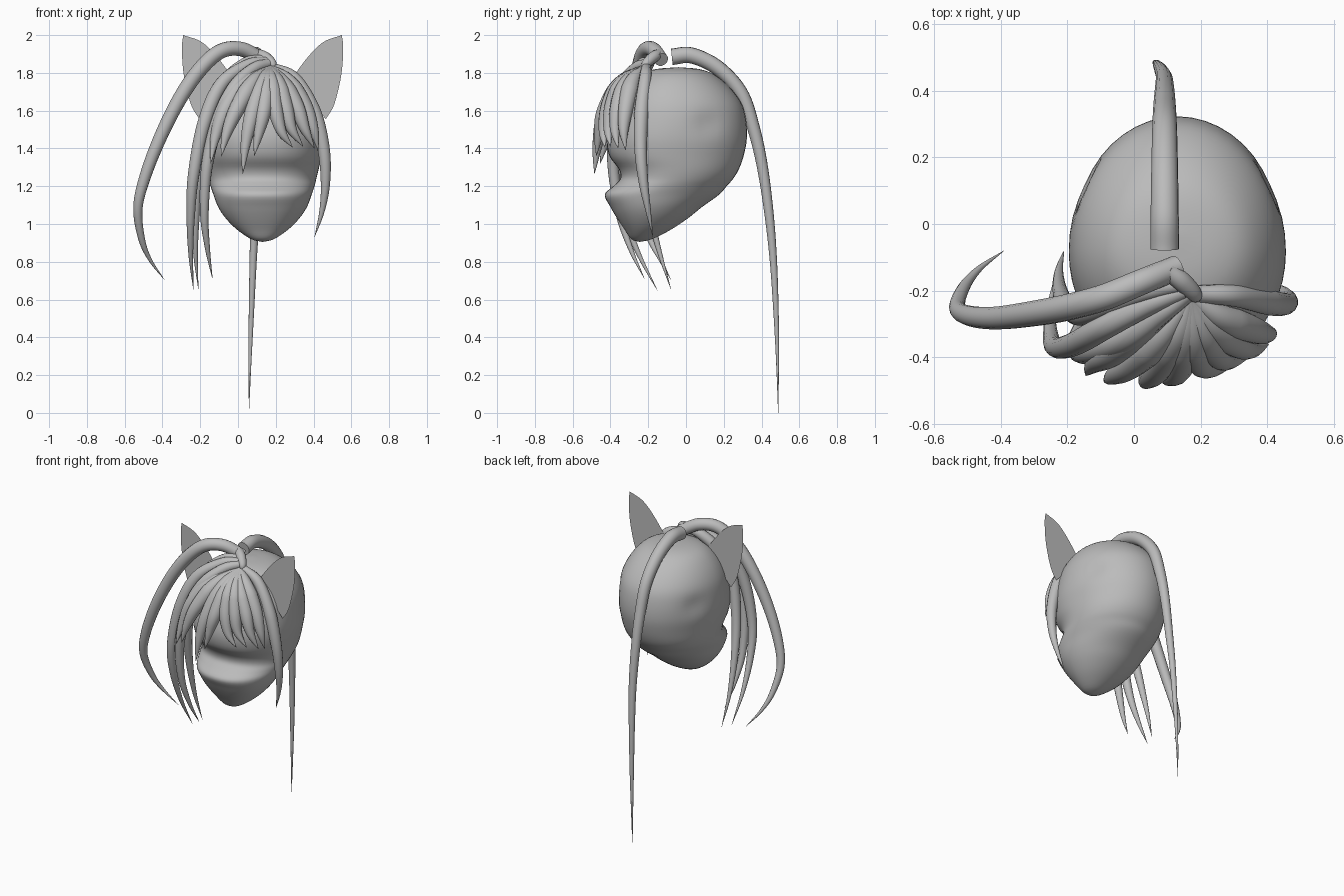
import bpy, bmesh, math
from mathutils import Vector

grey = bpy.data.materials.new("light_grey")
grey.diffuse_color = (0.5, 0.5, 0.5, 1)
CX = 0.13  # symmetry line of head and ears


def smooth_path(pts, n):
    """Catmull-Rom samples through points of any dimension."""
    p = [Vector(q) for q in pts]
    p = [2 * p[0] - p[1]] + p + [2 * p[-1] - p[-2]]
    out = []
    for i in range(1, len(p) - 2):
        a, b, c, d = p[i - 1:i + 3]
        for k in range(n):
            t = k / n
            out.append(0.5 * (2 * b + (c - a) * t + (2 * a - 5 * b + 4 * c - d) * t * t
                              + (3 * b - a - 3 * c + d) * t ** 3))
    return out + [p[-2]]


def add_object(name, bm):
    bmesh.ops.recalc_face_normals(bm, faces=bm.faces)
    me = bpy.data.meshes.new(name)
    bm.to_mesh(me)
    bm.free()
    me.materials.append(grey)
    ob = bpy.data.objects.new(name, me)
    bpy.context.collection.objects.link(ob)
    return ob


def loft(name, rings):
    """Skin a list of equal rings, closing both ends."""
    bm = bmesh.new()
    vs = [[bm.verts.new(c) for c in r] for r in rings]
    n = len(vs[0])
    for a, b in zip(vs, vs[1:]):
        for i in range(n):
            j = (i + 1) % n
            bm.faces.new((a[i], a[j], b[j], b[i])).smooth = True
    bm.faces.new(vs[0])
    bm.faces.new(vs[-1])
    bmesh.ops.remove_doubles(bm, verts=bm.verts, dist=0.00005)
    return add_object(name, bm)


def lock(name, pts, radius, root=0.45, power=2.2, sides=14):
    """Hair lock: tube with a narrow root and a pointed tip."""
    path = smooth_path(pts, 10)
    m = len(path) - 1
    rings, u = [], None
    for i, c in enumerate(path):
        tan = (path[min(i + 1, m)] - path[max(i - 1, 0)]).normalized()
        u = tan.orthogonal() if u is None else u - tan * u.dot(tan)
        u.normalize()
        v = tan.cross(u)
        t = i / m
        r = radius * (root + (1 - root) * min(1, t / 0.35)) * (1 - t ** power) + 0.0005
        rings.append([c + r * (u * math.cos(2 * math.pi * k / sides)
                               + v * math.sin(2 * math.pi * k / sides)) for k in range(sides)])
    loft(name, rings)


# Head: rows of height, front y, back y, half width
rows = [(.905, -.245, -.245, .001), (.92, -.29, -.18, .06), (.97, -.325, -.08, .135),
        (1.03, -.365, .01, .195), (1.09, -.40, .085, .235), (1.155, -.43, .175, .26),
        (1.2, -.385, .215, .275), (1.24, -.348, .25, .285), (1.29, -.355, .28, .297),
        (1.36, -.405, .305, .312), (1.45, -.42, .322, .325), (1.55, -.40, .318, .322),
        (1.64, -.37, .293, .305), (1.725, -.32, .23, .262), (1.79, -.245, .15, .2),
        (1.82, -.16, .07, .12), (1.83, -.04, -.04, .001)]
rings = []
for z, yf, yb, hw in smooth_path(rows, 4):
    ym = yf + 0.45 * (yb - yf)
    ring = []
    for k in range(48):
        a = 2 * math.pi * k / 48
        c, s = math.cos(a), math.sin(a)
        if s < 0:  # fuller face side
            c = math.copysign(abs(c) ** 0.88, c)
        y = ym + (yb - ym if s > 0 else ym - yf) * s
        # shallow dent on each side of the skull
        dent = 0.018 * math.exp(-((y - .12) ** 2 + (z - 1.53) ** 2) / 0.004)
        ring.append((CX + max(hw - dent, 0) * c, y, z))
    rings.append(ring)
loft("head", rings)

# Ears: flat leaf-shaped plates, mirrored
outline = [(.29, 1.76), (.30, 1.79), (.375, 1.89), (.455, 1.965), (.55, 2.0), (.557, 1.93),
           (.547, 1.79), (.51, 1.635), (.465, 1.555)]
for side, sign in (("left", 1), ("right", -1)):
    bm = bmesh.new()
    edge = smooth_path(outline[:5], 6)[:-1] + smooth_path(outline[4:], 6)
    bm.faces.new([bm.verts.new((CX + sign * (x - CX), -.186, z)) for x, z in edge])
    add_object("ear_" + side, bm)

# Long back tail
lock("back_tail", [(.092, -.075, 1.885), (.092, .03, 1.892), (.092, .17, 1.825),
                   (.092, .293, 1.69), (.092, .36, 1.5), (.092, .405, 1.3), (.09, .44, 1.05),
                   (.08, .463, .8), (.07, .478, .5), (.063, .485, .25), (.058, .488, 0)],
     .043, 1.0, 1.6)

# Big looping lock on one side
lock("side_loop", [(.13, -.13, 1.87), (.02, -.175, 1.925), (-.09, -.22, 1.915),
                   (-.2, -.25, 1.82), (-.31, -.27, 1.66), (-.415, -.282, 1.45),
                   (-.495, -.275, 1.24), (-.53, -.25, 1.08), (-.51, -.19, .92),
                   (-.465, -.135, .81), (-.39, -.08, .705)], .043, .85, 2.3)

# Long side locks
long_locks = [
    [(.15, -.2, 1.86), (.05, -.24, 1.84), (-.087, -.31, 1.74), (-.18, -.36, 1.53),
     (-.235, -.37, 1.26), (-.25, -.33, 1.05), (-.25, -.25, .84), (-.235, -.15, .645)],
    [(.14, -.18, 1.87), (.04, -.2, 1.85), (-.07, -.24, 1.75), (-.155, -.27, 1.57),
     (-.2, -.25, 1.32), (-.222, -.2, 1.08), (-.225, -.14, .85), (-.21, -.08, .655)],
    [(.16, -.21, 1.85), (.08, -.27, 1.82), (-.02, -.345, 1.72), (-.11, -.38, 1.53),
     (-.165, -.385, 1.3), (-.178, -.35, 1.05), (-.16, -.29, .86), (-.135, -.22, .71)],
    [(.18, -.21, 1.83), (.3, -.215, 1.77), (.4, -.235, 1.6), (.453, -.24, 1.4),
     (.463, -.225, 1.22), (.445, -.2, 1.07), (.405, -.175, .93)]]
for i, p in enumerate(long_locks):
    lock(f"long_lock_{i + 1}", p, .042, .6, 2.2)

# Bangs fanning from the root to each tip
bangs = [
    [(.13, -.34, 1.75), (.075, -.43, 1.58), (.04, -.468, 1.42), (.025, -.485, 1.265)],
    [(.08, -.34, 1.75), (-.005, -.42, 1.61), (-.06, -.455, 1.48), (-.09, -.475, 1.355)],
    [(.04, -.31, 1.76), (-.065, -.385, 1.61), (-.12, -.42, 1.46), (-.145, -.455, 1.32)],
    [(.155, -.34, 1.75), (.135, -.43, 1.6), (.11, -.46, 1.48), (.085, -.475, 1.36)],
    [(.18, -.34, 1.75), (.195, -.41, 1.62), (.23, -.435, 1.49), (.29, -.43, 1.405)],
    [(.21, -.33, 1.75), (.25, -.39, 1.62), (.285, -.41, 1.5), (.345, -.40, 1.41)],
    [(.235, -.31, 1.75), (.31, -.36, 1.62), (.355, -.375, 1.5), (.405, -.36, 1.4)],
    [(.26, -.28, 1.76), (.35, -.315, 1.63), (.4, -.33, 1.5), (.425, -.32, 1.39)]]
for i, p in enumerate(bangs):
    lock(f"bang_{i + 1}", [(.17, -.22, 1.825)] + p, .05, .35, 2.6)

# Small knot where the locks meet
lock("hair_knot", [(.1, -.14, 1.9), (.14, -.17, 1.885), (.18, -.21, 1.85), (.19, -.23, 1.82)],
     .03, .9, 4)
